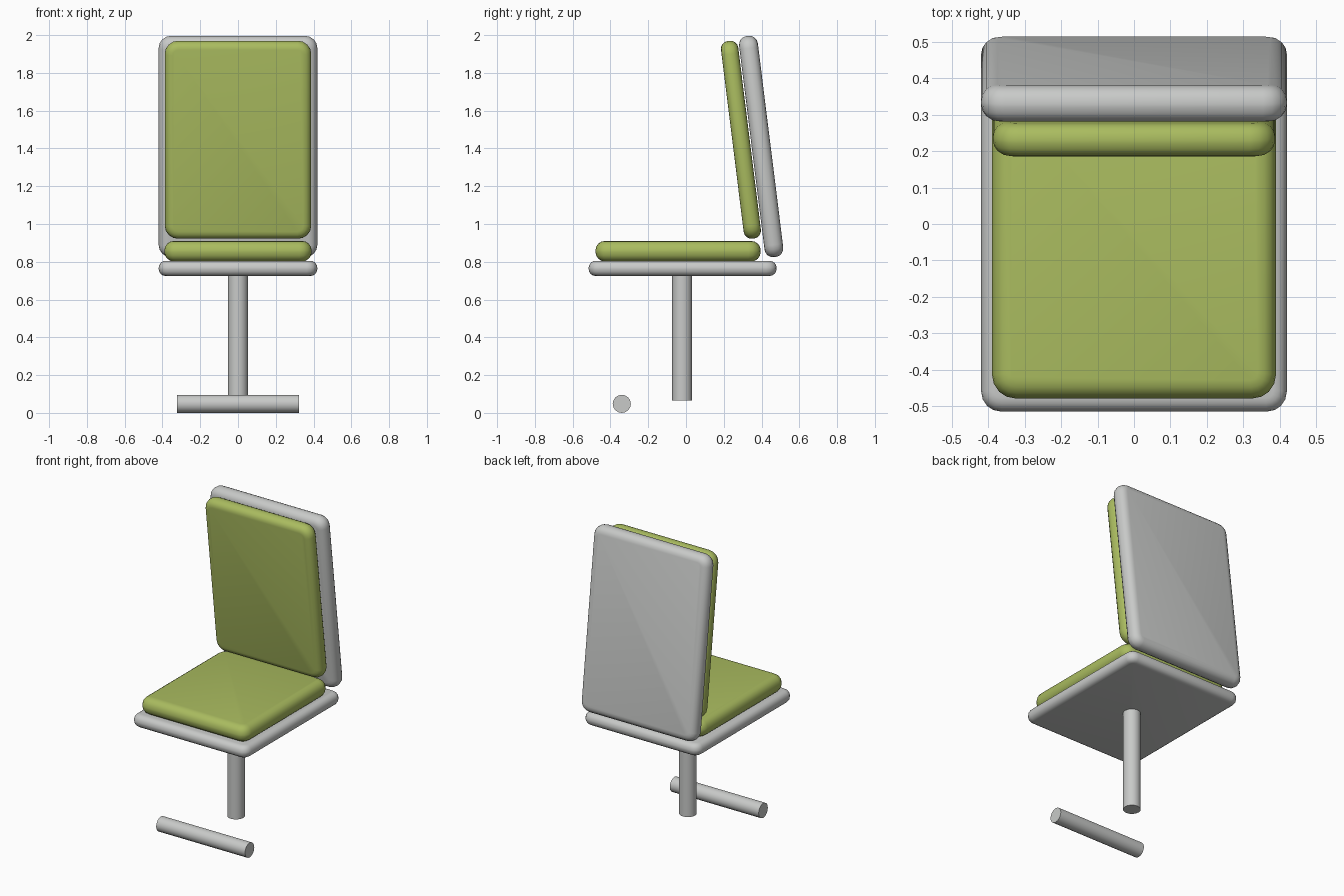
import bpy, bmesh, math
from mathutils import Matrix

cube = bpy.data.objects.get("Cube")
if cube:
    bpy.data.objects.remove(cube, do_unlink=True)


def material(name, colour):
    mat = bpy.data.materials.new(name)
    mat.use_nodes = True
    mat.diffuse_color = colour
    mat.node_tree.nodes["Principled BSDF"].inputs["Base Color"].default_value = colour
    return mat


GREEN = material("olive green upholstery", (0.40, 0.50, 0.115, 1))
GREY = material("light grey shell", (0.58, 0.59, 0.58, 1))


def finish(name, bm, mat, location, rotation=(0, 0, 0)):
    mesh = bpy.data.meshes.new(name)
    bm.to_mesh(mesh)
    bm.free()
    obj = bpy.data.objects.new(name, mesh)
    obj.location = location
    obj.rotation_euler = rotation
    mesh.materials.append(mat)
    bpy.context.scene.collection.objects.link(obj)
    bpy.ops.object.select_all(action="DESELECT")
    bpy.context.view_layer.objects.active = obj
    obj.select_set(True)
    bpy.ops.object.shade_smooth_by_angle(angle=math.radians(40))
    return obj


def pad(name, size, corner, rim, mat, location, tilt=0):
    """Slab with rounded corners in plan and a rounded rim top and bottom."""
    bm = bmesh.new()
    bmesh.ops.create_cube(bm, size=1, matrix=Matrix.Diagonal((*size, 1)))
    uprights = [e for e in bm.edges
                if abs(e.verts[0].co.z - e.verts[1].co.z) > size[2] / 2]
    bmesh.ops.bevel(bm, geom=uprights, offset=corner, segments=4,
                    profile=0.5, affect="EDGES")
    rims = [e for e in bm.edges
            if abs(e.verts[0].co.z - e.verts[1].co.z) < size[2] / 2]
    bmesh.ops.bevel(bm, geom=rims, offset=rim, segments=4,
                    profile=0.5, affect="EDGES")
    return finish(name, bm, mat, location, (tilt, 0, 0))


def rod(name, radius, length, location, rotation=(0, 0, 0)):
    bm = bmesh.new()
    bmesh.ops.create_cone(bm, cap_ends=True, segments=16, radius1=radius,
                          radius2=radius, depth=length)
    return finish(name, bm, GREY, location, rotation)


# Seat shell and cushion
pad("seat_shell", (0.84, 0.995, 0.08), 0.055, 0.037, GREY, (0, -0.018, 0.765))
pad("seat_cushion", (0.78, 0.875, 0.108), 0.065, 0.05, GREEN, (0, -0.042, 0.856))

# Reclined backrest, slabs stood on edge and leaned backwards
lean = math.radians(90 + 7.1)
pad("back_shell", (0.84, 1.18, 0.1), 0.065, 0.046, GREY, (0, 0.398, 1.41), lean)
pad("back_cushion", (0.775, 1.055, 0.092), 0.07, 0.042, GREEN, (0, 0.291, 1.446), lean)

# Pedestal post and separate footrest bar
rod("pedestal_post", 0.053, 0.67, (0, -0.02, 0.4))
rod("footrest_bar", 0.048, 0.645, (0, -0.34, 0.048), (0, math.pi / 2, 0))
